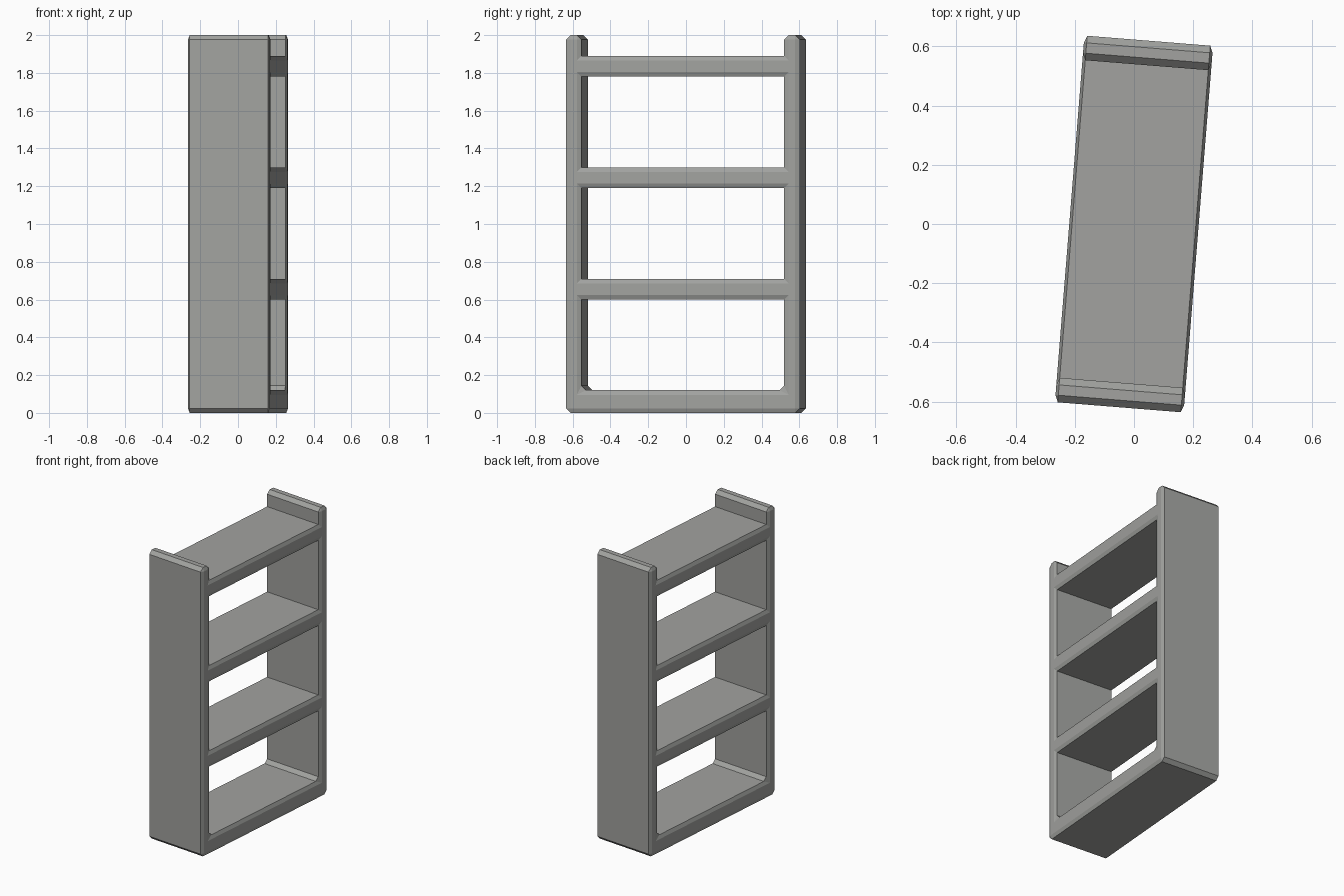
import bpy, bmesh, math
from mathutils import Matrix

if "Cube" in bpy.data.objects:
    bpy.data.objects.remove(bpy.data.objects["Cube"])

DEPTH = 0.436            # shelf depth along local x
HALF = 0.621             # half of the overall length along local y
SIDE = 0.083             # side panel thickness
CHAMFER = 0.024
FLAT = 2.5               # chamfers are this much shallower in depth
TURN = Matrix.Rotation(math.radians(-4.6), 4, 'Z')

grey = bpy.data.materials.new("plain_grey")
grey.diffuse_color = (0.36, 0.365, 0.35, 1)
grey.use_nodes = True
grey.node_tree.nodes["Principled BSDF"].inputs["Base Color"].default_value = grey.diffuse_color


def chamfered_prism(name, profile):
    """Extrude a (y, z) profile along x and chamfer every edge."""
    bm = bmesh.new()
    w = DEPTH * FLAT
    face = bm.faces.new([bm.verts.new((-w / 2, y, z)) for y, z in profile])
    ext = bmesh.ops.extrude_face_region(bm, geom=[face])
    moved = [v for v in ext["geom"] if isinstance(v, bmesh.types.BMVert)]
    bmesh.ops.translate(bm, verts=moved, vec=(w, 0, 0))
    if not face.is_valid or len(bm.faces) < len(profile) + 2:
        bm.faces.new([v for v in bm.verts if v not in moved])
    bmesh.ops.recalc_face_normals(bm, faces=bm.faces[:])
    bmesh.ops.bevel(bm, geom=bm.edges[:], offset=CHAMFER, segments=1,
                    profile=0.5, affect='EDGES')
    bmesh.ops.scale(bm, verts=bm.verts[:], vec=(1 / FLAT, 1, 1))
    bm.transform(TURN)
    bmesh.ops.recalc_face_normals(bm, faces=bm.faces[:])
    mesh = bpy.data.meshes.new(name)
    bm.to_mesh(mesh)
    bm.free()
    mesh.materials.append(grey)
    obj = bpy.data.objects.new(name, mesh)
    bpy.context.collection.objects.link(obj)
    return obj


# U-shaped frame: bottom board and two side panels
inner = HALF - SIDE
chamfered_prism("side_and_bottom_frame", [
    (-HALF, 0), (HALF, 0), (HALF, 2), (inner, 2),
    (inner, 0.12), (-inner, 0.12), (-inner, 2), (-HALF, 2)])

# Three shelves let into the side panels
for i, z in enumerate((0.60, 1.19, 1.78)):
    e = HALF - 0.03
    chamfered_prism(f"shelf_{i + 1}", [
        (-e, z), (e, z), (e, z + 0.11), (-e, z + 0.11)])
